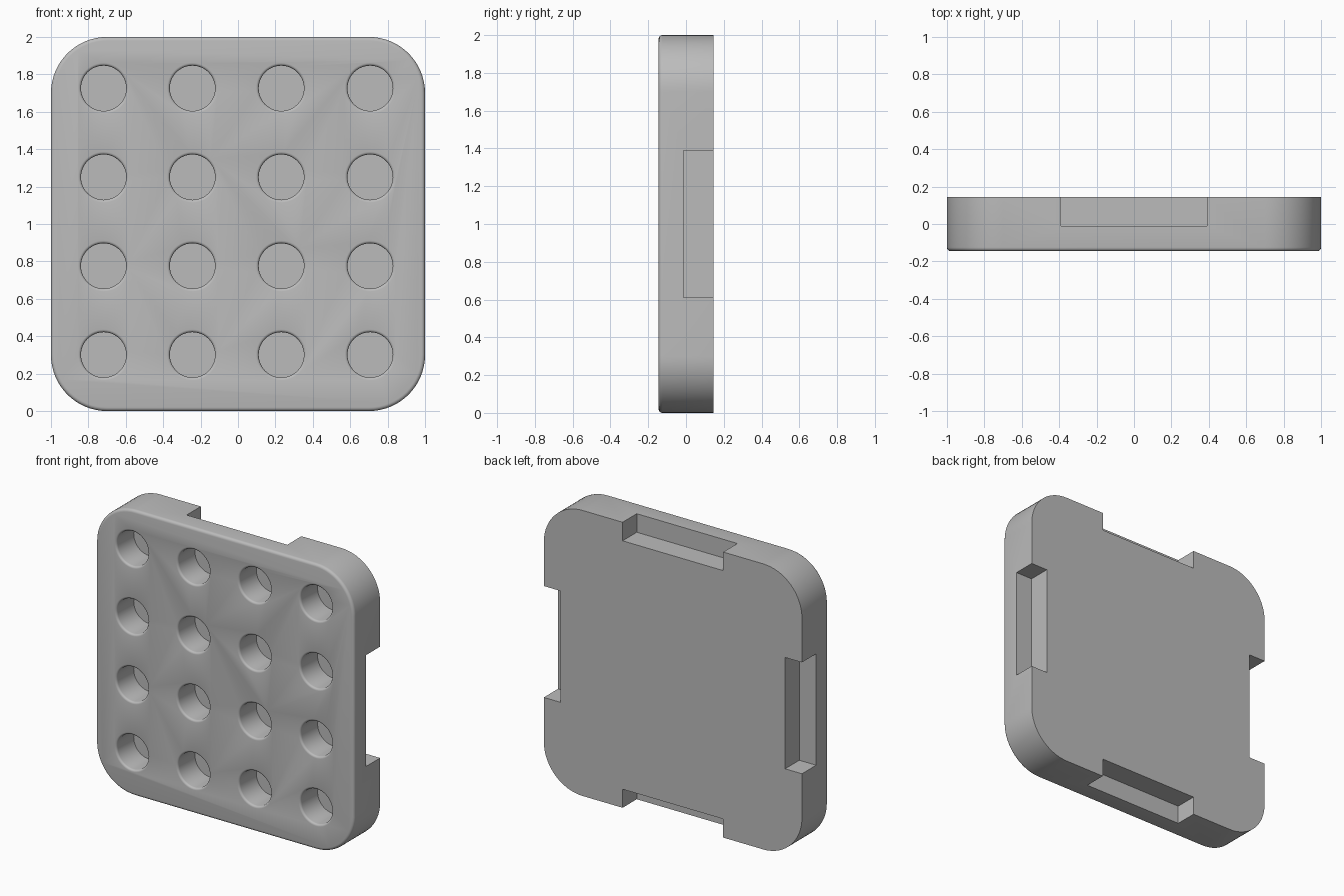
import bpy, bmesh, math

if "Cube" in bpy.data.objects:
    bpy.data.objects.remove(bpy.data.objects["Cube"])

HALF, CORNER, FRONT, BACK = 1.0, 0.3, -0.145, 0.145
FILLET = 0.02

grey = bpy.data.materials.new("plain grey")
grey.diffuse_color = (0.5, 0.5, 0.5, 1)
grey.use_nodes = True
grey.node_tree.nodes["Principled BSDF"].inputs["Base Color"].default_value = grey.diffuse_color


def make_object(name, bm):
    bmesh.ops.recalc_face_normals(bm, faces=bm.faces)
    mesh = bpy.data.meshes.new(name)
    bm.to_mesh(mesh)
    bm.free()
    mesh.materials.append(grey)
    obj = bpy.data.objects.new(name, mesh)
    bpy.context.collection.objects.link(obj)
    return obj


def loft(bm, rings):
    """Skin a stack of closed rings and cap both ends."""
    loops = [[bm.verts.new(p) for p in ring] for ring in rings]
    n = len(loops[0])
    for a, b in zip(loops, loops[1:]):
        for i in range(n):
            bm.faces.new((a[i], a[(i + 1) % n], b[(i + 1) % n], b[i]))
    bm.faces.new(loops[0])
    bm.faces.new(loops[-1])


def rounded_square(inset, y, steps=16):
    c, r = HALF - CORNER, CORNER - inset
    pts = []
    for k, (sx, sz) in enumerate(((1, 1), (-1, 1), (-1, -1), (1, -1))):
        for i in range(steps + 1):
            a = math.pi / 2 * (k + i / steps)
            pts.append((sx * c + r * math.cos(a), y, 1 + sz * c + r * math.sin(a)))
    return pts


def circle(x, y, z, r, n=48):
    return [(x + r * math.cos(2 * math.pi * i / n), y,
             z + r * math.sin(2 * math.pi * i / n)) for i in range(n)]


# Rounded plate, with a small fillet around the front edge
bm = bmesh.new()
rings = [rounded_square(0, BACK)]
for i in range(5):
    a = math.pi / 2 * i / 4
    rings.append(rounded_square(FILLET * (1 - math.cos(a)),
                                FRONT + FILLET * (1 - math.sin(a))))
loft(bm, rings)
plate = make_object("plate", bm)

# Cutter: 4 x 4 blind round holes with softened rims
bm = bmesh.new()
RADIUS, RIM, DEPTH = 0.121, 0.015, 0.19
for ix in range(4):
    for iz in range(4):
        x, z = (ix - 1.5) * 0.475 - 0.006, 1.013 + (iz - 1.5) * 0.475
        rings = [circle(x, FRONT + DEPTH, z, RADIUS)]
        for i in range(5):
            a = math.pi / 2 * i / 4
            rings.append(circle(x, FRONT + RIM * (1 - math.sin(a)), z,
                                RADIUS + RIM * (1 - math.cos(a))))
        rings.append(circle(x, FRONT - 0.1, z, RADIUS + RIM))
        loft(bm, rings)
hole_cutter = make_object("hole_cutter", bm)

# Cutter: one notch in the middle of each side, open to the back
bm = bmesh.new()
NOTCH_HALF, NOTCH_IN, NOTCH_Y = 0.39, 0.13, -0.012
for k in range(4):
    ca, sa = round(math.cos(k * math.pi / 2)), round(math.sin(k * math.pi / 2))

    def notch_ring(y):
        corners = ((HALF - NOTCH_IN, -NOTCH_HALF), (HALF + 0.1, -NOTCH_HALF),
                   (HALF + 0.1, NOTCH_HALF), (HALF - NOTCH_IN, NOTCH_HALF))
        return [(u * ca - v * sa, y, 1 + u * sa + v * ca) for u, v in corners]

    loft(bm, [notch_ring(NOTCH_Y), notch_ring(BACK + 0.1)])
notch_cutter = make_object("notch_cutter", bm)

# Cut the plate and remove the helpers
bpy.context.view_layer.objects.active = plate
plate.select_set(True)
for cutter in (hole_cutter, notch_cutter):
    cutter.hide_render = True
    mod = plate.modifiers.new(cutter.name, 'BOOLEAN')
    mod.operation, mod.solver, mod.object = 'DIFFERENCE', 'EXACT', cutter
    bpy.ops.object.modifier_apply(modifier=mod.name)
    bpy.data.objects.remove(cutter)

bpy.ops.object.shade_smooth_by_angle(angle=math.radians(35))
